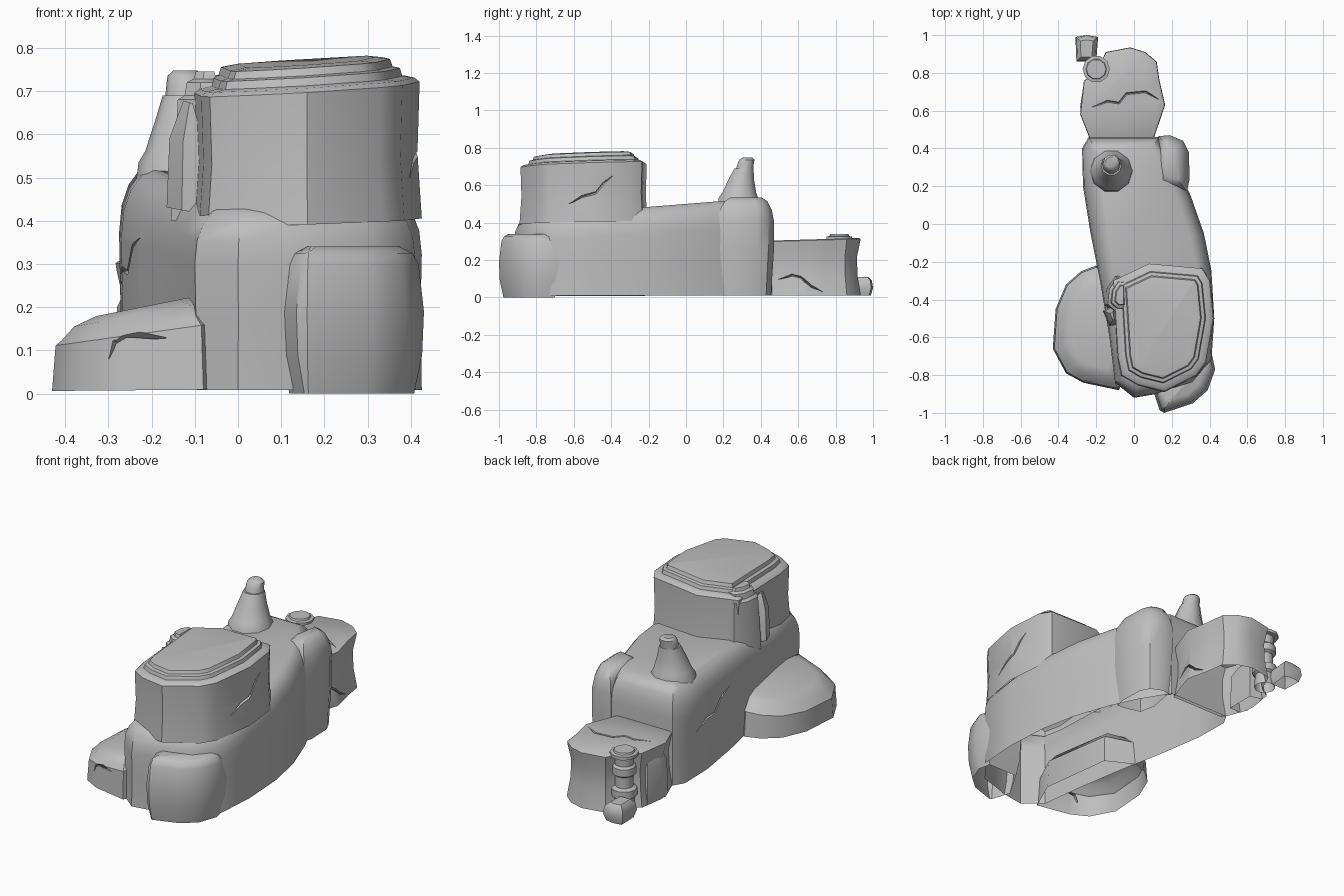
import bpy, bmesh, math
from mathutils import Vector

cube = bpy.data.objects.get("Cube")
if cube:
    bpy.data.objects.remove(cube, do_unlink=True)

STONE = (0.52, 0.52, 0.52, 1)
stone = bpy.data.materials.new("grey stone")
stone.use_nodes = True
stone.diffuse_color = STONE
stone.node_tree.nodes["Principled BSDF"].inputs["Base Color"].default_value = STONE
parts = []


def skin(name, rings):
    """Close a stack of equal-length rings into one solid."""
    bm = bmesh.new()
    loops = [[bm.verts.new(co) for co in ring] for ring in rings]
    count = len(loops[0])
    for low, high in zip(loops, loops[1:]):
        for i in range(count):
            j = (i + 1) % count
            bm.faces.new((low[i], low[j], high[j], high[i]))
    bm.faces.new(loops[-1])
    bm.faces.new(loops[0][::-1])
    bmesh.ops.recalc_face_normals(bm, faces=bm.faces)
    mesh = bpy.data.meshes.new(name)
    bm.to_mesh(mesh)
    bm.free()
    obj = bpy.data.objects.new(name, mesh)
    bpy.context.collection.objects.link(obj)
    mesh.materials.append(stone)
    return obj


def inset(outline, amount):
    """Move each corner of a counterclockwise outline inwards."""
    result = []
    for i, point in enumerate(outline):
        before = (point - outline[i - 1]).normalized()
        after = (outline[(i + 1) % len(outline)] - point).normalized()
        normal = Vector((-before.y - after.y, before.x + after.x)).normalized()
        miter = max(0.6, normal.dot(Vector((-after.y, after.x))))
        result.append(point + normal * amount / miter)
    return result


def rock(name, outline, levels, slope=(0, 0)):
    """Raise an outline through (height, inset) levels with a sloping top."""
    outline = [Vector(p) for p in outline]
    top = levels[-1][0]
    rings = []
    for z, amount in levels:
        rings.append([(p.x, p.y, z + Vector(slope).dot(p) * z / top)
                      for p in inset(outline, amount)])
    obj = skin(name, rings)
    parts.append(obj)
    return obj


def column(name, sides, stations):
    """Stack regular rings given as (x, y, z, radius)."""
    turns = [math.tau * i / sides for i in range(sides)]
    obj = skin(name, [[(x + r * math.cos(a), y + r * math.sin(a), z) for a in turns]
                      for x, y, z, r in stations])
    parts.append(obj)
    return obj


def crack(target, path, width=0.008, depth=0.018):
    """Cut a tapering zigzag groove that follows the target's surface."""
    hits = [target.closest_point_on_mesh(Vector(p)) for p in path]
    points = [h[1] for h in hits]
    normals = [h[2] for h in hits]
    rings = []
    for i, (p, n) in enumerate(zip(points, normals)):
        along = points[min(i + 1, len(points) - 1)] - points[max(i - 1, 0)]
        side = along.cross(n).normalized()
        w = width * (0.15 if i in (0, len(points) - 1) else 1)
        rings.append([p + n * width + side * w, p + n * width - side * w, p - n * depth])
    cutter = skin("crack_cutter", rings)
    cutter.hide_render = True
    mod = target.modifiers.new("crack", "BOOLEAN")
    mod.operation = "DIFFERENCE"
    mod.solver = "EXACT"
    mod.object = cutter
    bpy.context.view_layer.objects.active = target
    bpy.ops.object.modifier_apply(modifier=mod.name)
    bpy.data.objects.remove(cutter, do_unlink=True)


# Long curved ridge
ridge = rock("main_ridge",
             [(-.24, .46), (-.275, .4), (-.27, .2), (-.23, -.05), (-.18, -.3), (-.13, -.6),
              (-.1, -.84), (0, -.92), (.12, -.9), (.31, -.84), (.41, -.72), (.425, -.5),
              (.41, -.25), (.37, -.05), (.3, .15), (.23, .3), (.13, .46)],
             [(.01, 0), (.2, .003), (.35, 0), (.41, .006), (.455, .022), (.485, .045),
              (.5, .075)], (0, .08))

# Tall block with stepped crown
block = rock("upper_block",
             [(-.11, -.3), (-.1, -.45), (-.085, -.7), (-.065, -.8), (.02, -.85), (.16, -.885),
              (.33, -.8), (.38, -.73), (.42, -.5), (.4, -.3), (.36, -.235), (.08, -.21)],
             [(.4, -.005), (.55, .005), (.712, 0), (.722, .012), (.727, .04), (.746, .045),
              (.75, .062), (.768, .068), (.774, .105)], (.06, .03))
rock("side_ledge",
     [(-.145, -.34), (-.155, -.43), (-.1, -.48), (0, -.48), (0, -.28), (-.1, -.27)],
     [(.4, 0), (.68, .015), (.69, .03), (.72, .035), (.728, .05), (.745, .055)])
rock("wall_shard", [(-.165, -.46), (-.13, -.54), (-.07, -.53), (-.09, -.42)],
     [(.4, 0), (.55, .005), (.64, .03)], (-.3, 0))

# Boulders around the foot
rock("front_boulder",
     [(.095, -.86), (.135, -.985), (.16, -1), (.31, -.95), (.39, -.88), (.43, -.77),
      (.41, -.68), (.2, -.68)],
     [(.0, .022), (.09, .004), (.19, 0), (.3, .012), (.325, .025), (.34, .055)])
low_boulder = rock("low_boulder",
                   [(-.05, -.3), (-.2, -.22), (-.28, -.25), (-.36, -.32), (-.415, -.45),
                    (-.43, -.66), (-.36, -.79), (-.27, -.84), (-.08, -.88), (0, -.7)],
                   [(.01, 0), (.17, .008), (.185, .022), (.225, .05), (.245, .1)], (.2, 0))
buttress = rock("side_buttress",
                [(.1, .3), (.12, .2), (.21, .175), (.28, .17), (.295, .24), (.29, .38),
                 (.26, .44), (.19, .47), (.13, .465)],
                [(.01, .015), (.25, 0), (.41, 0), (.47, .012), (.515, .035), (.535, .065)])

# Bent spire with collar and knob
column("spire_base", 10, [(-.12, .28, .46, .12), (-.12, .28, .535, .11), (-.12, .285, .56, .095),
                          (-.12, .295, .63, .072), (-.12, .31, .69, .054)])
column("spire_tip", 10, [(-.12, .31, .67, .05), (-.12, .318, .71, .046), (-.12, .325, .735, .043),
                         (-.122, .328, .747, .028)])

# Lower rock at the back
back_rock = rock("back_rock",
                 [(.1, .44), (.165, .63), (.135, .76), (.12, .86), (.06, .91), (-.02, .935),
                  (-.15, .91), (-.2, .8), (-.265, .76), (-.285, .58), (-.23, .44)],
                 [(.01, 0), (.11, .018), (.2, .02), (.27, .004), (.285, .002), (.29, .01)],
                 (0, .03))
rock("side_flake", [(-.285, .62), (-.27, .54), (-.2, .54), (-.2, .7), (-.27, .72)],
     [(.01, 0), (.2, .005), (.25, .03)])

# Ringed pillar with flat cap
profile = [(.01, .055), (.08, .05), (.09, .065), (.13, .065), (.14, .045), (.2, .045),
           (.21, .06), (.25, .06), (.26, .048), (.305, .05), (.308, .072), (.325, .072),
           (.328, .055), (.338, .052)]
column("back_pillar", 10, [(-.2, .82, z, r) for z, r in profile])
rock("small_stone", [(-.31, .99), (-.305, .86), (-.2, .86), (-.19, .99), (-.25, 1)],
     [(.01, .012), (.05, 0), (.09, .006), (.11, .025)])

# Weathering cracks
crack(block, [(.41, -.63, .5), (.42, -.56, .54), (.42, -.48, .56), (.42, -.44, .61),
              (.41, -.39, .65)])
crack(ridge, [(-.28, .3, .25), (-.27, .2, .29), (-.26, .12, .28), (-.25, .04, .34),
              (-.23, -.06, .36)])
crack(back_rock, [(-.22, .62, .31), (-.14, .65, .31), (-.08, .64, .31), (-.04, .69, .31),
                  (.06, .7, .31), (.13, .66, .31)])
crack(back_rock, [(.12, .49, .1), (.14, .56, .12), (.15, .61, .11), (.15, .67, .06),
                  (.14, .73, .03)])
crack(low_boulder, [(-.17, -.87, .13), (-.25, -.85, .145), (-.29, -.83, .12), (-.3, -.82, .08)])

# Leave the undersides open and shade softly between hard edges
for obj in parts:
    bm = bmesh.new()
    bm.from_mesh(obj.data)
    bm.normal_update()
    base = min(v.co.z for v in bm.verts)
    under = [f for f in bm.faces if f.normal.z < -0.9
             and f.calc_center_median().z < base + 0.03]
    bmesh.ops.delete(bm, geom=under, context="FACES")
    bm.to_mesh(obj.data)
    bm.free()
    obj.select_set(True)
bpy.context.view_layer.objects.active = ridge
bpy.ops.object.shade_smooth_by_angle(angle=math.radians(40))
